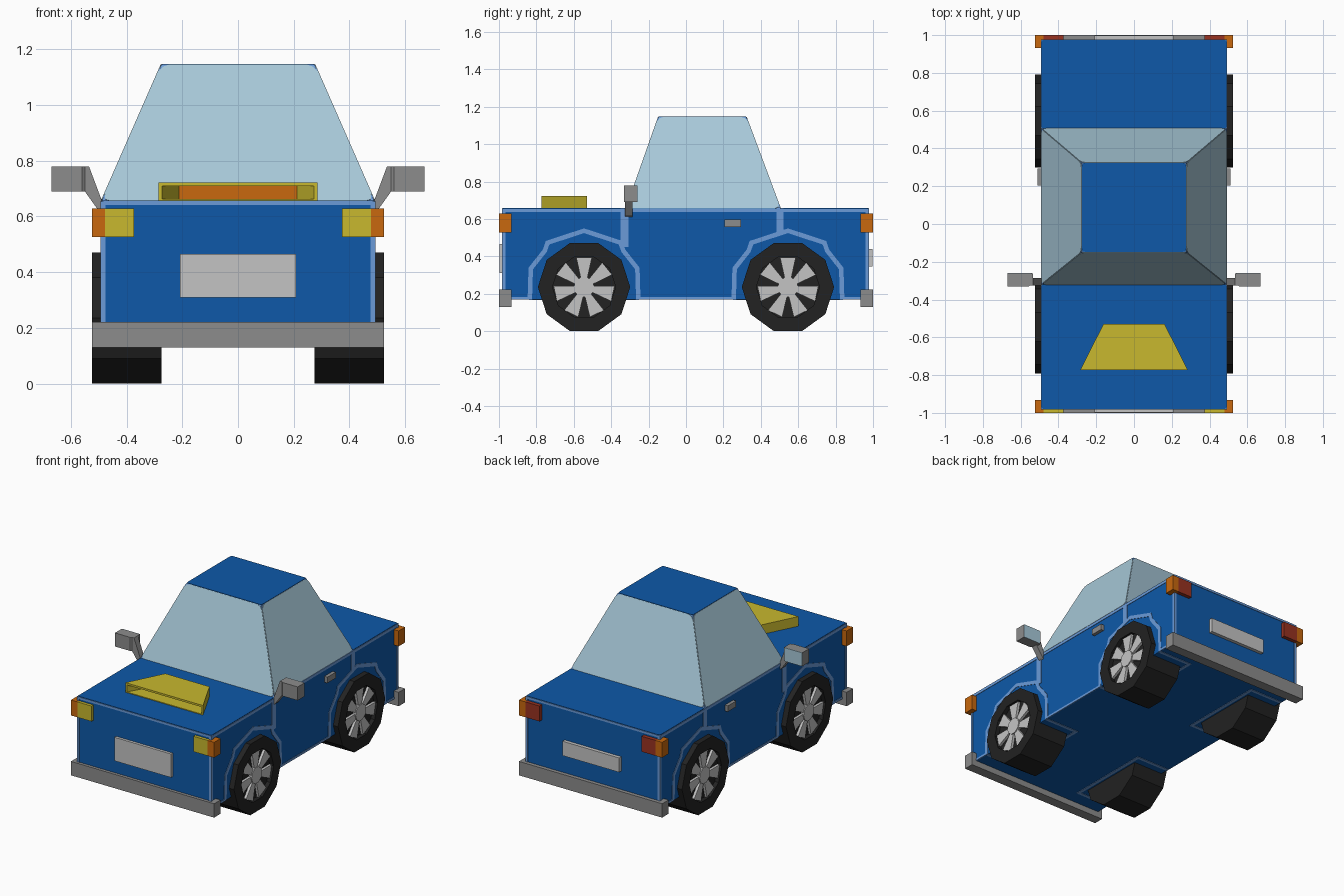
import bpy, bmesh
from math import sin, cos, pi
from mathutils import Vector

cube = bpy.data.objects.get("Cube")
if cube:
    bpy.data.objects.remove(cube)


def material(name, hexcode):
    srgb = [int(hexcode[i:i + 2], 16) / 255 for i in (0, 2, 4)]
    col = [c / 12.92 if c < 0.04 else ((c + 0.055) / 1.055) ** 2.4 for c in srgb] + [1]
    m = bpy.data.materials.new(name)
    m.use_nodes = True
    m.diffuse_color = col
    m.node_tree.nodes["Principled BSDF"].inputs["Base Color"].default_value = col
    return m


BLUE = material("body blue", "0E59A9")
TRIM = material("light blue trim", "6B9BD8")
GLASS = material("window glass", "A8C9D9")
GREY = material("bumper grey", "8C8C8C")
SILVER = material("silver", "C4C4C4")
TYRE = material("tyre black", "222222")
YELLOW = material("yellow", "C8B82E")
ORANGE = material("orange", "C8680E")
RED = material("tail light red", "983220")


def finish(name, bm, *mats):
    me = bpy.data.meshes.new(name)
    bm.to_mesh(me)
    bm.free()
    ob = bpy.data.objects.new(name, me)
    bpy.context.collection.objects.link(ob)
    for m in mats:
        me.materials.append(m)
    return ob


def place(axis, u, v, a):
    return Vector({"x": (a, u, v), "y": (u, a, v), "z": (u, v, a)}[axis])


def prism_mesh(pts, axis, a, b):
    """Polygon in the plane across an axis, extruded from a to b."""
    bm = bmesh.new()
    face = bm.faces.new([bm.verts.new(place(axis, u, v, a)) for u, v in pts])
    ext = bmesh.ops.extrude_face_region(bm, geom=[face], use_keep_orig=True)
    verts = [g for g in ext["geom"] if isinstance(g, bmesh.types.BMVert)]
    bmesh.ops.translate(bm, verts=verts, vec=place(axis, 0, 0, b - a))
    bmesh.ops.recalc_face_normals(bm, faces=bm.faces)
    return bm


def prism(name, pts, axis, a, b, mat):
    return finish(name, prism_mesh(pts, axis, a, b), mat)


def rect(x0, x1, y0, y1):
    return [(x0, y0), (x1, y0), (x1, y1), (x0, y1)]


def box(name, x0, x1, y0, y1, z0, z1, mat):
    return prism(name, rect(x0, x1, y0, y1), "z", z0, z1, mat)


def thin(ob):
    mod = ob.modifiers.new("thin", "SOLIDIFY")
    mod.thickness, mod.offset = 0.006, 0


def panel(name, corners, margin, mat, rounding=0.025):
    """Thin plate with clipped corners, set in from the edges of a face."""
    bm = bmesh.new()
    face = bm.faces.new([bm.verts.new(c) for c in corners])
    outer = bmesh.ops.inset_individual(bm, faces=[face], thickness=margin)["faces"]
    bmesh.ops.delete(bm, geom=outer, context="FACES")
    bmesh.ops.bevel(bm, geom=list(bm.verts), offset=rounding, segments=2,
                    profile=0.5, affect="VERTICES")
    thin(finish(name, bm, mat))


def band(name, pts, width, axis, a, mat=TRIM):
    """Thin mitred stripe along a path."""
    p = [Vector(q) for q in pts]
    dirs = [(q - r).normalized() for r, q in zip(p, p[1:])]
    bm = bmesh.new()
    rows = []
    for i, q in enumerate(p):
        d0, d1 = dirs[max(i - 1, 0)], dirs[min(i, len(dirs) - 1)]
        n0 = Vector((-d0.y, d0.x))
        n = (n0 + Vector((-d1.y, d1.x))).normalized()
        n *= width / 2 / n.dot(n0)
        rows.append([bm.verts.new(place(axis, *(q + k * n), a)) for k in (-1, 1)])
    for r, t in zip(rows, rows[1:]):
        bm.faces.new((r[0], r[1], t[1], t[0]))
    thin(finish(name, bm, mat))


# Body, trimmed on its upper face
W, FRONT, BACK, LOW, TOP = 0.49, -0.98, 0.975, 0.17, 0.655
body = box("body", -W, W, FRONT, BACK, LOW, TOP, BLUE)
body.data.materials.append(TRIM)
for f in body.data.polygons:
    f.material_index = int(f.normal.z > 0.5)
for name, y0, y1 in (("bonnet_panel", FRONT, -0.32), ("boot_panel", 0.505, BACK)):
    panel(name, [place("z", u, v, TOP) for u, v in rect(-W, W, y0, y1)], 0.03, BLUE, 0.012)

# Cabin with windows and roof panel
low = [Vector((u, v, TOP)) for u, v in rect(-W, W, -0.32, 0.505)]
high = [Vector((u, v, 1.145)) for u, v in rect(-0.275, 0.275, -0.147, 0.322)]
bm = bmesh.new()
vl, vh = [[bm.verts.new(c) for c in ring] for ring in (low, high)]
bm.faces.new(vh)
bm.faces.new(vl[::-1])
for i, name in enumerate(("windscreen", "left_window", "rear_window", "right_window")):
    j = (i + 1) % 4
    bm.faces.new((vl[i], vl[j], vh[j], vh[i]))
    panel(name, (low[i], low[j], high[j], high[i]), 0.026, GLASS, 0.03)
finish("cabin", bm, TRIM)
panel("roof_panel", high, 0.031, BLUE, 0.012)

# Trim on the front and back
for end, y in (("front", FRONT), ("back", BACK)):
    band(end + "_trim", [(-W + 0.007, LOW), (-W + 0.007, TOP - 0.007),
                         (W - 0.007, TOP - 0.007), (W - 0.007, LOW)], 0.014, "y", y)

ARCH = [(-0.29, LOW), (-0.285, 0.335), (-0.21, 0.43), (-0.195, 0.473), (0, 0.537)]
ARCH += [(-u, v) for u, v in ARCH[-2::-1]]
AXLE, HUB_Z = 0.545, 0.236


def circle(r, y, n=10):
    return [(y + r * cos(2 * pi * i / n), HUB_Z + r * sin(2 * pi * i / n)) for i in range(n)]


def wheel(label, s, y):
    # Tyre with a recessed rim
    bm = prism_mesh(circle(0.247, y), "x", s * 0.275, s * 0.525)
    bm.faces.ensure_lookup_table()
    cap = max(bm.faces, key=lambda f: s * f.calc_center_median().x)
    bmesh.ops.inset_individual(bm, faces=[cap], thickness=0.078)
    inner = bmesh.ops.extrude_face_region(bm, geom=[cap])["geom"]
    bmesh.ops.delete(bm, geom=[cap], context="FACES_ONLY")
    bmesh.ops.translate(bm, verts=[g for g in inner if isinstance(g, bmesh.types.BMVert)],
                        vec=(-s * 0.028, 0, 0))
    finish(label + "_tyre", bm, TYRE)
    # Spokes and hub
    for k in range(7):
        a = pi / 2 + 2 * pi * k / 7
        wedge = [(0.04, -0.016), (0.158, -0.042), (0.158, 0.042), (0.04, 0.016)]
        pts = [(y + r * cos(a) - t * sin(a), HUB_Z + r * sin(a) + t * cos(a)) for r, t in wedge]
        prism(f"{label}_spoke_{k + 1}", pts, "x", s * 0.496, s * 0.514, SILVER)
    prism(label + "_hub", circle(0.055, y), "x", s * 0.496, s * 0.52, SILVER)


for side, s in (("left", 1), ("right", -1)):
    x = s * W
    # Side trim: top edge, ends, sill and door seams
    band(side + "_edge_trim", [(FRONT + 0.006, LOW), (FRONT + 0.006, TOP - 0.01),
                               (BACK - 0.006, TOP - 0.01), (BACK - 0.006, LOW)], 0.018, "x", x)
    for part, y0, y1 in (("front", FRONT, -0.835), ("middle", -0.255, 0.255), ("back", 0.835, BACK)):
        band(f"{side}_{part}_sill_trim", [(y0, LOW + 0.007), (y1, LOW + 0.007)], 0.014, "x", x)
    band(side + "_front_door_seam", [(-0.328, TOP), (-0.328, 0.45)], 0.042, "x", x)
    band(side + "_rear_door_seam", [(0.502, TOP), (0.502, 0.525)], 0.036, "x", x)
    prism(side + "_door_handle", rect(0.205, 0.293, 0.558, 0.597), "x", x, s * 0.512, GREY)

    # Wheels, arches and corner lights
    for end, e in (("front", -1), ("back", 1)):
        label = f"{end}_{side}"
        y = e * AXLE
        band(label + "_arch_trim", [(y + u, v) for u, v in ARCH], 0.024, "x", x)
        band(label + "_well_trim", [(x, y - 0.285), (s * 0.25, y - 0.285),
                                    (s * 0.25, y + 0.285), (x, y + 0.285)], 0.02, "z", LOW)
        wheel(label, s, y)
        box(label + "_indicator", s * 0.478, s * 0.525, e * 0.933, e, 0.527, 0.629, ORANGE)
        box(label + "_lamp", s * 0.374, s * 0.478, e * 0.96, e, 0.527, 0.629,
            YELLOW if e < 0 else RED)

    # Door mirror with stalk and glass
    prism(side + "_mirror_stalk", [(s * u, v) for u, v in
          ((0.488, 0.61), (0.49, 0.66), (0.535, 0.78), (0.55, 0.78), (0.55, 0.69), (0.5, 0.62))],
          "y", -0.325, -0.285, GREY)
    prism(side + "_mirror_head", [(s * u, v) for u, v in
          ((0.536, -0.315), (0.56, -0.332), (0.67, -0.332), (0.67, -0.262), (0.536, -0.262))],
          "z", 0.69, 0.78, GREY)
    panel(side + "_mirror_glass", [place("y", s * u, v, -0.262) for u, v in
                                   rect(0.54, 0.67, 0.69, 0.78)], 0.016, GLASS, 0.006)

# Bumpers and number plates
for end, e, z0, z1 in (("front", -1, 0.31, 0.466), ("back", 1, 0.345, 0.44)):
    box(end + "_bumper", -0.525, 0.525, e * 0.933, e, 0.13, 0.222, GREY)
    box(end + "_plate", -0.208, 0.208, e * 0.96, e * 0.998, z0, z1, SILVER)

# Bonnet scoop with a tapering slot
bm = prism_mesh([(-0.285, -0.773), (0.285, -0.773), (0.162, -0.53), (-0.162, -0.53)],
                "z", TOP - 0.005, 0.722)
mouth = min(bm.faces, key=lambda f: f.calc_center_median().y)
bmesh.ops.inset_individual(bm, faces=[mouth], thickness=0.018)
inner = bmesh.ops.extrude_face_region(bm, geom=[mouth])["geom"]
bmesh.ops.delete(bm, geom=[mouth], context="FACES_ONLY")
for g in inner:
    if isinstance(g, bmesh.types.BMVert):
        g.co.x *= 0.78
        g.co.y += 0.11
    elif isinstance(g, bmesh.types.BMFace):
        g.material_index = 1
finish("bonnet_scoop", bm, YELLOW, ORANGE)
